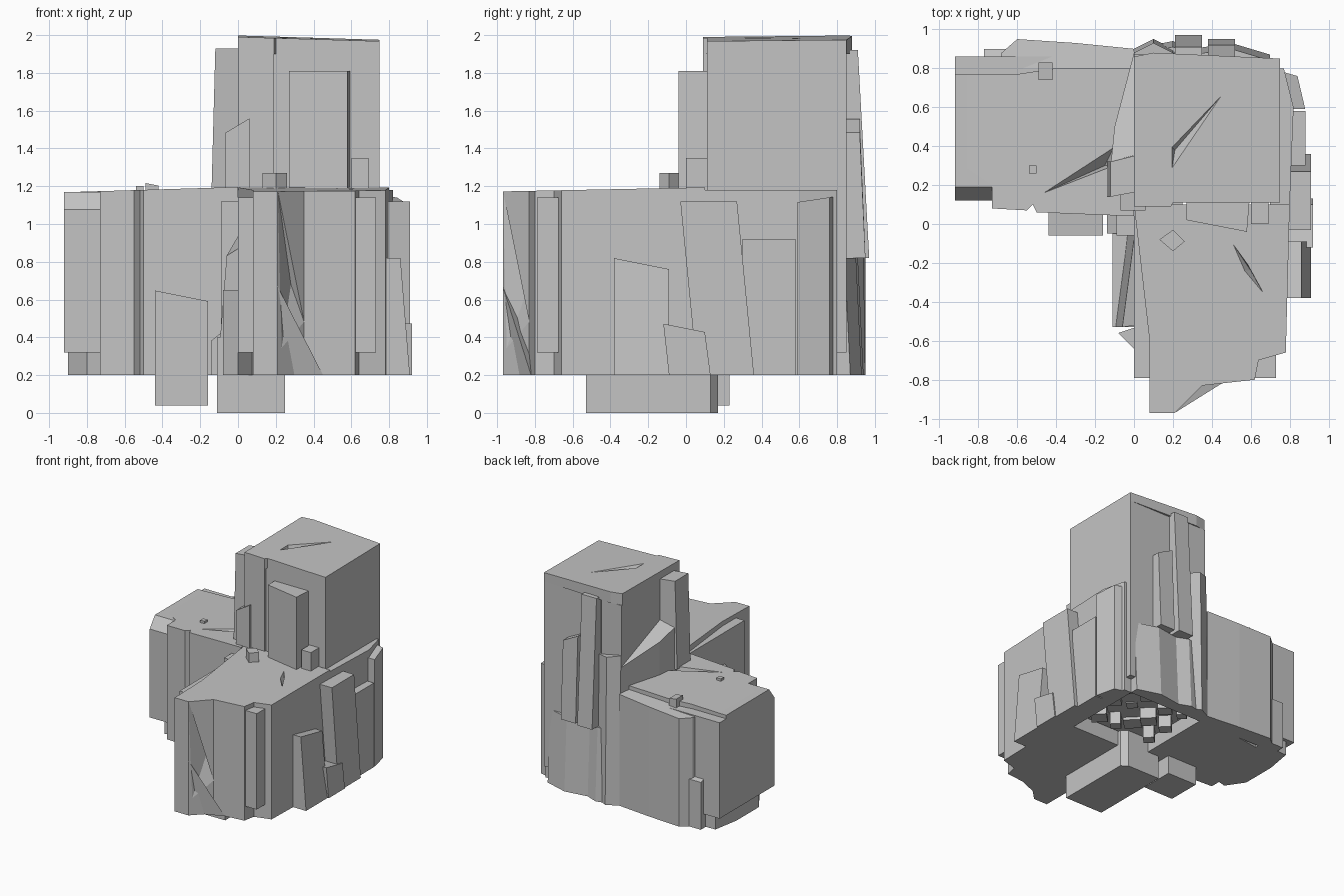
import bpy
import bmesh
import random

cube = bpy.data.objects.get("Cube")
if cube:
    bpy.data.objects.remove(cube)

# Shared heights of the formation
FOOT, UNDERCUT, LEDGE, SHOULDER = .2, .32, 1.18, 1.9

stone = bpy.data.materials.new("grey stone")
stone.use_nodes = True
GREY = (.55, .55, .55, 1)
stone.diffuse_color = GREY
stone.node_tree.nodes["Principled BSDF"].inputs["Base Color"].default_value = GREY


def finish(name, bm):
    """Turn a closed mesh into a stone object."""
    bmesh.ops.recalc_face_normals(bm, faces=bm.faces)
    mesh = bpy.data.meshes.new(name)
    bm.to_mesh(mesh)
    bm.free()
    mesh.materials.append(stone)
    obj = bpy.data.objects.new(name, mesh)
    bpy.context.scene.collection.objects.link(obj)
    return obj


def rock(name, outline, low=FOOT, top=LEDGE, tilt_x=0, tilt_y=0, lean_x=0, lean_y=0):
    """Upright stone on an outline; the top is tilted and shifted sideways."""
    count = len(outline)
    middle_x = sum(x for x, y in outline) / count
    middle_y = sum(y for x, y in outline) / count
    bm = bmesh.new()
    foot = [bm.verts.new((x, y, low)) for x, y in outline]
    head = []
    for x, y in outline:
        height = top + tilt_x * (x - middle_x) + tilt_y * (y - middle_y)
        head.append(bm.verts.new((x + lean_x, y + lean_y, height)))
    bm.faces.new(foot)
    bm.faces.new(head)
    for i in range(count):
        j = (i + 1) % count
        bm.faces.new((foot[i], foot[j], head[j], head[i]))
    return finish(name, bm)


def slab(name, x, y, **shape):
    """Stone with a rectangular outline."""
    left, right = x
    front, back = y
    outline = [(left, front), (right, front), (right, back), (left, back)]
    return rock(name, outline, **shape)


def wedge(name, corners):
    """Stone wrapped tightly around a few corners."""
    bm = bmesh.new()
    bmesh.ops.convex_hull(bm, input=[bm.verts.new(c) for c in corners])
    return finish(name, bm)


def carve(target, corners):
    """Cut a wedge out of a stone, then discard the cutter."""
    cutter = wedge("crack_cutter", corners)
    cutter.hide_render = True
    crack = target.modifiers.new("crack", "BOOLEAN")
    crack.operation = "DIFFERENCE"
    crack.solver = "EXACT"
    crack.object = cutter
    bpy.context.view_layer.objects.active = target
    bpy.ops.object.modifier_apply(modifier=crack.name)
    bpy.data.objects.remove(cutter)


# Solid cores of the wing, the front mass and the tower
wing_core = slab("wing_core", x=(-.92, 0), y=(.12, .77), low=UNDERCUT, top=1.17)
carve(wing_core, [(x, y, z) for x in (-1, -.7) for y, z in ((.1, 1.05), (.1, 1.3), (.29, 1.3))])
slab("wing_back_core", x=(-.92, 0), y=(.7, .86), low=UNDERCUT, top=1.14)
slab("front_core", x=(0, .73), y=(-.79, .1), low=UNDERCUT, top=1.14)
slab("tower_core", x=(.1, .75), y=(.11, .85), low=UNDERCUT, top=SHOULDER)

# Tower face with a step on its front, and the cracked cap
slab("tower_face", x=(0, .19), y=(.09, .87), low=UNDERCUT, top=SHOULDER)
cap = rock("tower_cap", [(0, .09), (.19, .09), (.2, .11), (.75, .11), (.75, .85), (.1, .88),
                         (0, .86)], low=SHOULDER, top=1.985, tilt_x=-.03, tilt_y=.01)
carve(cap, [(.19, .25, 2.01), (.19, .4, 2.01), (.57, .8, 2.01), (.21, .38, 1.93)])

# Slabs leaning on the tower
rock("tower_side_slab", [(-.12, .3), (.1, .2), (.1, .88), (0, .88), (-.1, .5)],
     low=UNDERCUT, top=1.5, tilt_x=.5, tilt_y=-.4)
rock("tower_tall_slab", [(-.14, .14), (.02, .17), (.02, .36), (-.14, .32)],
     low=LEDGE, top=1.93, lean_x=.02)
slab("tower_corner_slab", x=(-.07, .06), y=(.07, .2), low=LEDGE, top=1.52, tilt_x=.6)
rock("tower_front_slab", [(.27, .02), (.58, -.04), (.6, .2), (.27, .2)],
     low=LEDGE, top=1.81)
slab("tower_front_stub", x=(.6, .69), y=(0, .2), low=LEDGE, top=1.35)
slab("tower_back_slab_tall", x=(.21, .35), y=(.8, .97), low=.82, top=1.92, lean_y=-.06)
slab("tower_back_slab_short", x=(.38, .52), y=(.8, .95), low=.82, top=1.52,
     tilt_x=-.5, lean_y=-.03)
rock("tower_back_ledge", [(0, .84), (0, .9), (.1, .95), (.2, .9), (.3, .84)],
     top=1.45, tilt_x=-.2, lean_y=-.02)

# Thin skirts around the foot of the tower
rock("tower_back_skirt", [(0, .8), (0, .9), (.2, .94), (.3, .9), (.5, .93), (.7, .87), (.7, .8)],
     top=.82, lean_y=-.03)
rock("tower_side_skirt", [(.7, .1), (.8, .1), (.82, .6), (.77, .8), (.7, .8)])
rock("tower_corner_skirt", [(.7, .59), (.88, .59), (.84, .76), (.7, .8)],
     top=1.13, tilt_y=.15)
slab("tower_side_low_slab", x=(.7, .88), y=(.3, .58), top=.92)

# Outer rock of the wing
wing = rock("wing_shell", [(-.73, .08), (-.55, .07), (-.52, .1), (-.5, .06), (0, .04), (0, .8),
                           (-.4, .8), (-.6, .77), (-.86, .77), (-.88, .3), (-.73, .2)],
            tilt_x=.03)
for mass in (wing, wing_core):
    carve(mass, [(-.53, .13, 1.2), (-.1, .4, 1.2), (-.1, .3, 1.2), (-.15, .3, 1.1)])
rock("wing_back_ridge", [(-.7, .8), (-.68, .88), (-.6, .95), (-.3, .93), (0, .9), (0, .8)],
     top=1.14, tilt_x=.04, tilt_y=-.1)
slab("wing_back_stub", x=(-.77, -.66), y=(.8, .9), top=.62, tilt_y=-.3)
rock("wing_foot", [(-.9, .3), (-.8, .15), (-.6, .2), (-.6, .84), (-.86, .83), (-.9, .6)],
     top=UNDERCUT + .02)
slab("wing_front_slab", x=(-.44, -.16), y=(-.06, .23), low=.04, top=.62, tilt_x=-.2)
slab("wing_inner_slab", x=(-.14, 0), y=(-.05, .1), top=.44, tilt_x=.8)
slab("inner_corner_slab", x=(-.09, .1), y=(-.06, .1), top=1.12)

# Outer rock of the front mass, with an undercut corner and a sloping buttress
front = rock("front_shell", [(.08, -.97), (.21, -.97), (.35, -.83), (.62, -.8), (.64, -.7),
                             (.78, -.66), (.8, .1), (0, .1), (.08, -.6)], tilt_y=.02)
carve(front, [(.44, 0, 1.23), (.57, -.18, 1.23), (.54, -.24, 1.23), (.73, -.47, 1.23),
              (.6, -.24, 1.14)])
carve(front, [(.21, -.97, LEDGE), (.21, -1, FOOT), (.45, -1, FOOT), (.45, -.83, FOOT),
              (.28, -.83, .68)])
wedge("front_buttress", [(.08, -.97, FOOT), (.45, -.82, FOOT), (.08, -.6, FOOT),
                         (.21, -.97, .67), (.08, -.97, .67)])
rock("front_left_slab", [(-.11, -.53), (.1, -.5), (.1, .1), (-.04, 0)],
     top=.95, tilt_x=.6, tilt_y=.15, lean_x=.05)
rock("front_left_stub", [(-.08, -.56), (0, -.64), (.1, -.5)], top=.65)
rock("hanging_rock", [(-.11, -.53), (.25, -.53), (.25, .13), (.2, .17), (-.11, .17)],
     low=0, top=.4)

# Slabs on the outer flank of the front mass
slab("flank_slab_tall", x=(.7, .91), y=(.06, .36), top=1.12, lean_y=-.09)
slab("flank_slab_middle", x=(.7, .91), y=(-.38, -.09), top=.79, tilt_y=-.2, lean_x=-.05)
slab("flank_slab_low", x=(.7, .92), y=(-.09, .13), top=.45, tilt_y=-.2, lean_y=-.03)

# Loose stones on the ledges
rock("ledge_stone", [(.13, -.08), (.2, -.14), (.26, -.09), (.2, -.03)], low=1.1, top=1.27)
slab("wing_stone", x=(-.49, -.42), y=(.74, .83), low=1.1, top=1.21, tilt_x=-.2)
slab("wing_pebble", x=(-.54, -.5), y=(.26, .3), low=1.1, top=1.2)

# Diamond-shaped stones clustered below the tower
random.seed(4)
for column in range(4):
    for row in range(3):
        x, y = .1 + .17 * column, .3 + .2 * row
        size = random.uniform(.05, .1)
        rock(f"under_stone_{column}_{row}",
             [(x - size, y), (x, y - size), (x + size, y), (x, y + size)],
             low=random.uniform(FOOT, UNDERCUT), top=.4)
